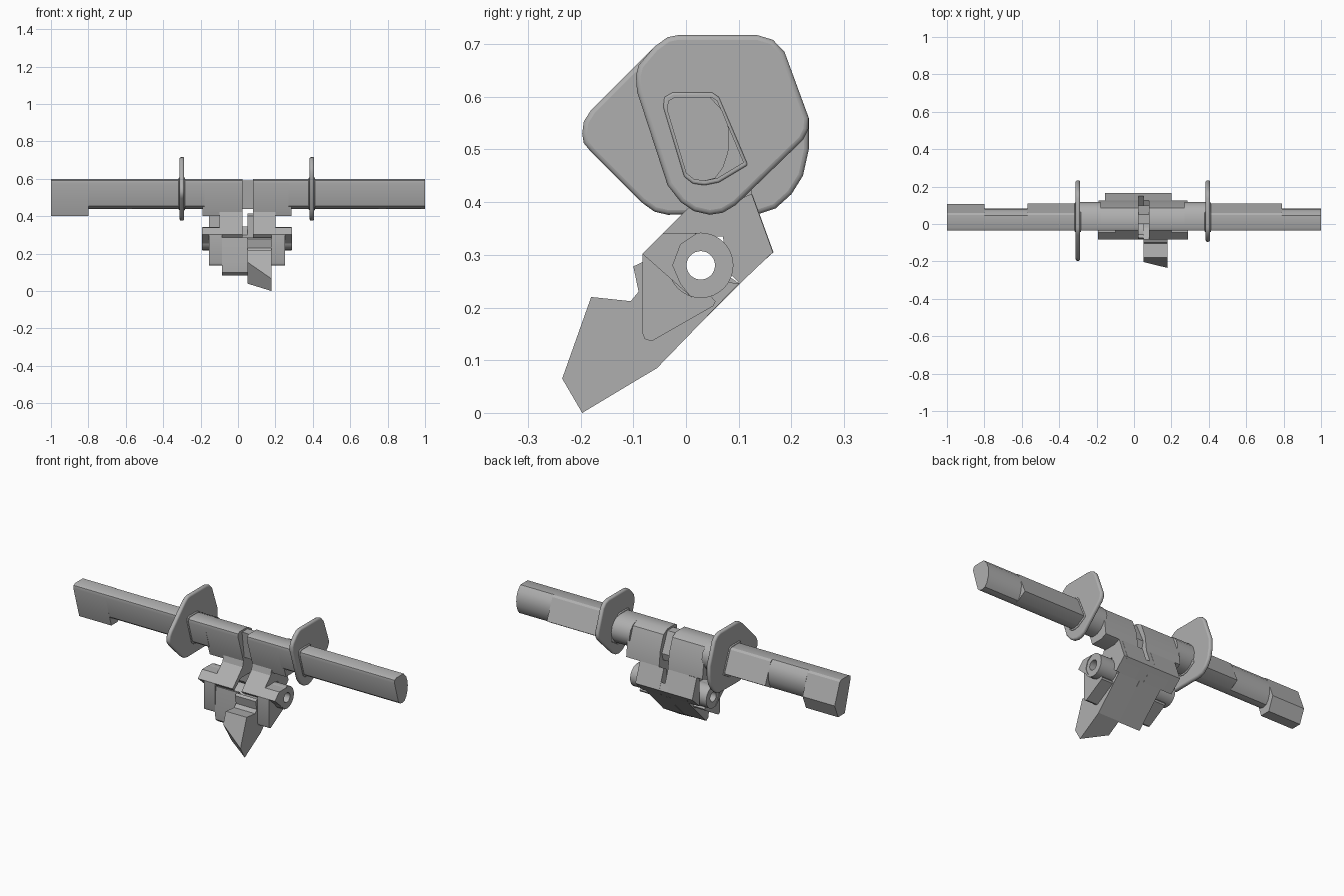
import bpy, bmesh, math

old = bpy.data.objects.get("Cube")
if old:
    bpy.data.objects.remove(old, do_unlink=True)

grey = bpy.data.materials.new("plain_grey")
grey.use_nodes = True
grey.diffuse_color = (0.43, 0.43, 0.43, 1)
grey.node_tree.nodes["Principled BSDF"].inputs["Base Color"].default_value = (0.43, 0.43, 0.43, 1)


def finish(name, bm, bevel=0.0, segments=3, smooth=True):
    bmesh.ops.recalc_face_normals(bm, faces=bm.faces)
    me = bpy.data.meshes.new(name)
    bm.to_mesh(me)
    bm.free()
    me.materials.append(grey)
    ob = bpy.data.objects.new(name, me)
    bpy.context.collection.objects.link(ob)
    if bevel:
        mod = ob.modifiers.new("rounded_rim", "BEVEL")
        mod.width = bevel
        mod.segments = segments
        mod.limit_method = "ANGLE"
        mod.angle_limit = math.radians(60)
    if smooth:
        bpy.ops.object.select_all(action="DESELECT")
        ob.select_set(True)
        bpy.context.view_layer.objects.active = ob
        bpy.ops.object.shade_smooth_by_angle(angle=math.radians(32))
    return ob


def prism(name, profile, x0, x1, bevel=0.0, far_profile=None, smooth=True):
    """Extrude a (y, z) profile along x; far_profile replaces it at x0."""
    bm = bmesh.new()
    a = [bm.verts.new((x0, y, z)) for y, z in (far_profile or profile)]
    b = [bm.verts.new((x1, y, z)) for y, z in profile]
    n = len(a)
    bm.faces.new(a)
    bm.faces.new(b[::-1])
    for i in range(n):
        bm.faces.new((a[i], b[i], b[(i + 1) % n], a[(i + 1) % n]))
    return finish(name, bm, bevel, smooth=smooth)


def ring(name, y, z, r_out, r_in, x0, x1, n=32):
    """Tube along x."""
    bm = bmesh.new()
    loops = []
    for r, x in ((r_out, x0), (r_out, x1), (r_in, x1), (r_in, x0)):
        loops.append([bm.verts.new((x, y + r * math.cos(2 * math.pi * i / n),
                                    z + r * math.sin(2 * math.pi * i / n))) for i in range(n)])
    for k in range(4):
        p, q = loops[k], loops[(k + 1) % 4]
        for i in range(n):
            j = (i + 1) % n
            bm.faces.new((p[i], p[j], q[j], q[i]))
    return finish(name, bm)


# Long bar: faceted lengths, rounded lengths and a deep left-hand end
front = [(0.0, 0.455), (-0.036, 0.575), (-0.034, 0.592), (-0.02, 0.6)]
faceted = front + [(0.048, 0.6), (0.06, 0.592), (0.11, 0.475), (0.06, 0.445), (0.035, 0.44), (0.015, 0.443)]
rounded = front + [(0.045, 0.6), (0.068, 0.575), (0.08, 0.545), (0.082, 0.52), (0.08, 0.495),
                   (0.07, 0.465), (0.055, 0.445), (0.035, 0.44), (0.015, 0.443)]
neck = front + [(0.05, 0.6), (0.085, 0.585), (0.108, 0.56), (0.118, 0.525), (0.112, 0.49),
                (0.09, 0.46), (0.06, 0.443), (0.03, 0.44), (0.015, 0.443)]
deep = front[1:] + [(0.048, 0.6), (0.06, 0.592), (0.106, 0.475), (0.075, 0.4), (0.016, 0.4)]
prism("bar_right_tip", rounded, 0.79, 1.0)
prism("bar_right", faceted, 0.4, 0.79)
prism("bar_left", faceted, -0.57, -0.3)
prism("bar_left_waist", rounded, -0.8, -0.57)
prism("bar_left_tip", deep, -1.0, -0.8)
prism("neck_right", neck, 0.27, 0.4)
prism("neck_left", neck, -0.3, -0.18)

# Two rounded guard plates with collars
guard_right = [(-0.095, 0.64), (-0.09, 0.66), (-0.06, 0.695), (-0.035, 0.713), (-0.015, 0.717),
               (0.135, 0.717), (0.165, 0.708), (0.187, 0.685), (0.233, 0.56), (0.232, 0.538),
               (0.222, 0.518), (0.095, 0.395), (0.07, 0.38), (0.045, 0.376), (0.015, 0.383),
               (-0.01, 0.4), (-0.035, 0.432), (-0.093, 0.61)]
guard_left = [(-0.197, 0.53), (-0.194, 0.553), (-0.18, 0.575), (-0.06, 0.695), (-0.035, 0.713), (-0.015, 0.717),
              (0.135, 0.717), (0.165, 0.708), (0.187, 0.685), (0.233, 0.56), (0.233, 0.5),
              (0.222, 0.45), (0.2, 0.415), (0.17, 0.388), (0.14, 0.378), (-0.035, 0.376),
              (-0.06, 0.382), (-0.085, 0.4), (-0.18, 0.495), (-0.194, 0.512)]
collar = [(0.035 + (y - 0.035) * 1.1, 0.52 + (z - 0.52) * 1.1) for y, z in faceted]
for side, x, outline in (("right", 0.395, guard_right), ("left", -0.3, guard_left)):
    prism("guard_" + side, outline, x - 0.012, x + 0.012, bevel=0.009)
    prism("collar_" + side, collar, x - 0.017, x + 0.017, bevel=0.004)

# Upper body shoulders, open in the middle for the slot
shoulder = [(0.02, 0.4), (-0.036, 0.575), (-0.034, 0.592), (-0.02, 0.6), (0.05, 0.6),
            (0.085, 0.58), (0.115, 0.5), (0.125, 0.415), (0.09, 0.4)]
prism("shoulder_left", shoulder, -0.19, 0.025)
prism("shoulder_right", shoulder, 0.08, 0.285)
prism("slot_back", [(0.02, 0.44), (0.0, 0.59), (0.05, 0.59), (0.1, 0.48), (0.09, 0.44)], 0.02, 0.085)

# Lower body halves with a sloping nose and an open channel for the pin
lower = [(0.02, 0.45), (0.005, 0.39), (-0.083, 0.302), (-0.07, 0.287), (-0.01, 0.335), (0.07, 0.335),
         (0.08, 0.268), (0.102, 0.245), (0.165, 0.305), (0.105, 0.47)]
prism("body_left", lower, -0.1, 0.025, smooth=False)
prism("body_right", lower, 0.08, 0.2, smooth=False)
back = [(0.1, 0.245), (0.166, 0.305), (0.126, 0.415), (0.1, 0.4)]
prism("back_block_left", back, -0.155, 0.0, smooth=False)
prism("back_block_right", back, 0.05, 0.18, smooth=False)
prism("back_bridge", [(0.1, 0.245), (0.166, 0.305), (0.15, 0.345), (0.1, 0.3)], -0.01, 0.06, smooth=False)

# Curved cradle below the pin
prism("cradle", [(-0.06, 0.083), (0.102, 0.245), (0.08, 0.26), (0.06, 0.232), (0.03, 0.218),
                 (-0.005, 0.222), (-0.03, 0.24), (-0.055, 0.28), (-0.075, 0.285), (-0.083, 0.15),
                 (-0.08, 0.1)], -0.085, 0.05)

# Pointed hook with an obliquely cut tip
near = [(-0.235, 0.065), (-0.197, 0.0), (-0.055, 0.085), (0.1, 0.245), (0.07, 0.25), (0.028, 0.243),
        (-0.02, 0.25), (-0.083, 0.286), (-0.1, 0.278), (-0.09, 0.23), (-0.105, 0.212), (-0.18, 0.22)]
prism("hook", near, 0.05, 0.18, far_profile=[(-0.203, 0.155), (-0.132, 0.04)] + near[2:], smooth=False)

# Side arms, their outer wedges and the pin rings
arm = [(-0.083, 0.302), (-0.083, 0.152), (-0.078, 0.14), (-0.065, 0.136), (0.052, 0.203),
       (0.056, 0.212), (0.03, 0.24), (0.01, 0.22)]
wedge = [(-0.083, 0.302), (-0.045, 0.34), (0.02, 0.34), (-0.01, 0.32), (-0.025, 0.28),
         (-0.01, 0.245), (0.01, 0.22)]
for side, inner, mid, outer in (("right", 0.18, 0.25, 0.288), ("left", -0.085, -0.155, -0.192)):
    prism("arm_" + side, arm, inner, mid)
    prism("arm_wedge_" + side, wedge, inner, outer, smooth=False)
    ring("pin_ring_" + side, 0.028, 0.28, 0.062, 0.027, inner, outer - math.copysign(0.003, outer))
